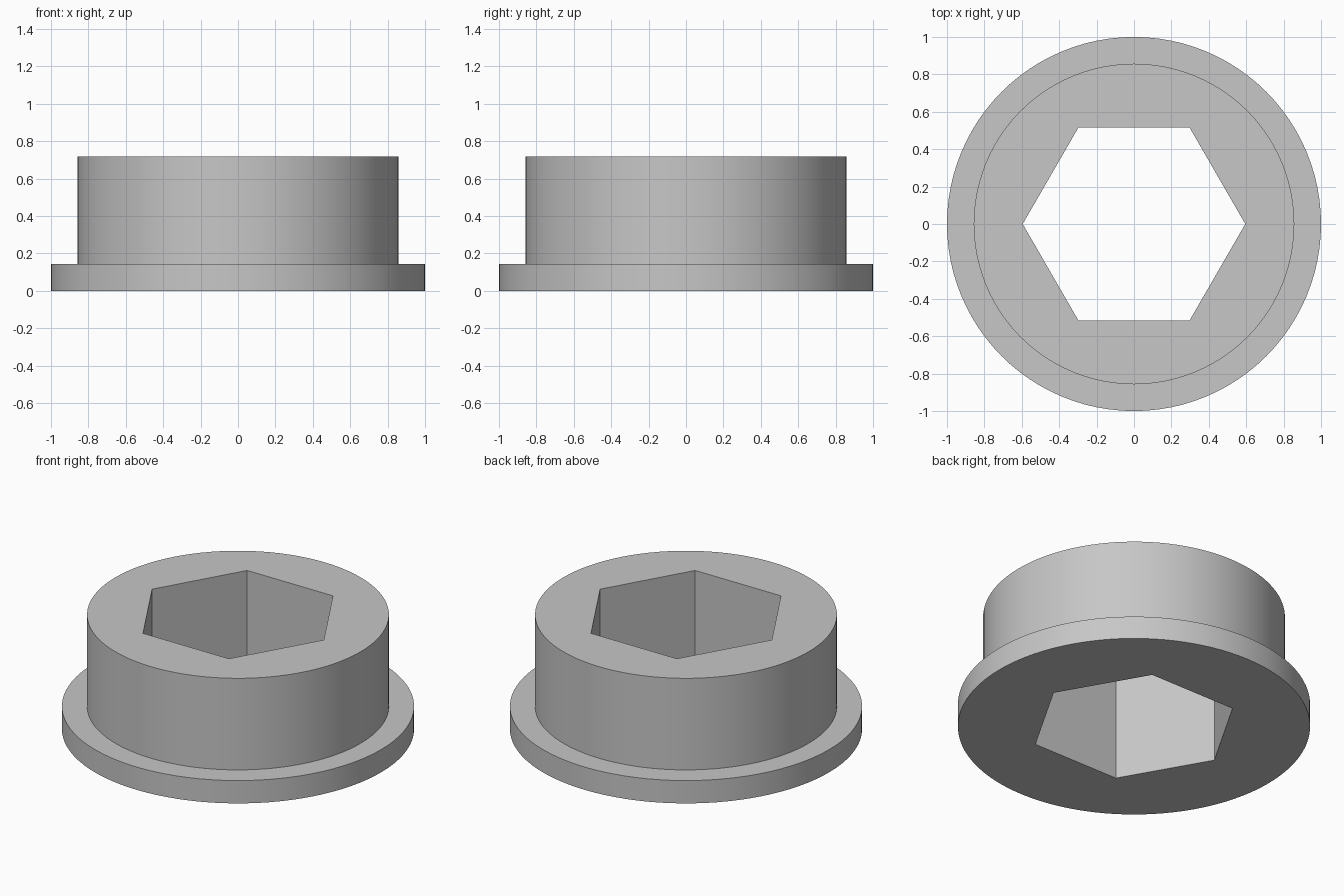
import bpy
import bmesh
from math import cos, pi, radians, sin

cube = bpy.data.objects.get("Cube")
if cube:
    bpy.data.objects.remove(cube, do_unlink=True)

SEGMENTS = 96
HEX_CORNER = 0.595
BODY_RADIUS = 0.857
FLANGE_RADIUS = 1.0
FLANGE_TOP = 0.143
HEIGHT = 0.717

# Plain grey material
grey = bpy.data.materials.new("plain_grey")
grey.use_nodes = True
colour = (0.57, 0.57, 0.57, 1)
grey.diffuse_color = colour
grey.node_tree.nodes["Principled BSDF"].inputs["Base Color"].default_value = colour


def circle(radius):
    return lambda angle: radius


def hexagon(corner):
    # Corners point along x, flat sides face y
    return lambda angle: corner * cos(pi / 6) / cos(angle % (pi / 3) - pi / 6)


def ring(bm, outline, z):
    angles = [2 * pi * i / SEGMENTS for i in range(SEGMENTS)]
    return [bm.verts.new((outline(a) * cos(a), outline(a) * sin(a), z)) for a in angles]


# Flanged bushing: closed profile running outside, then down the hexagonal bore
bm = bmesh.new()
profile = [
    (hexagon(HEX_CORNER), 0),
    (circle(FLANGE_RADIUS), 0),
    (circle(FLANGE_RADIUS), FLANGE_TOP),
    (circle(BODY_RADIUS), FLANGE_TOP),
    (circle(BODY_RADIUS), HEIGHT),
    (hexagon(HEX_CORNER), HEIGHT),
]
rings = [ring(bm, outline, z) for outline, z in profile]
for lower, upper in zip(rings, rings[1:] + rings[:1]):
    for i in range(SEGMENTS):
        j = (i + 1) % SEGMENTS
        bm.faces.new((lower[i], lower[j], upper[j], upper[i]))
bmesh.ops.recalc_face_normals(bm, faces=bm.faces)

mesh = bpy.data.meshes.new("flanged_bushing")
bm.to_mesh(mesh)
bm.free()
mesh.materials.append(grey)
bushing = bpy.data.objects.new("flanged_bushing", mesh)
bpy.context.collection.objects.link(bushing)

# Smooth round walls, crisp rims and bore corners
bpy.ops.object.select_all(action="DESELECT")
bushing.select_set(True)
bpy.context.view_layer.objects.active = bushing
bpy.ops.object.shade_smooth_by_angle(angle=radians(30))
